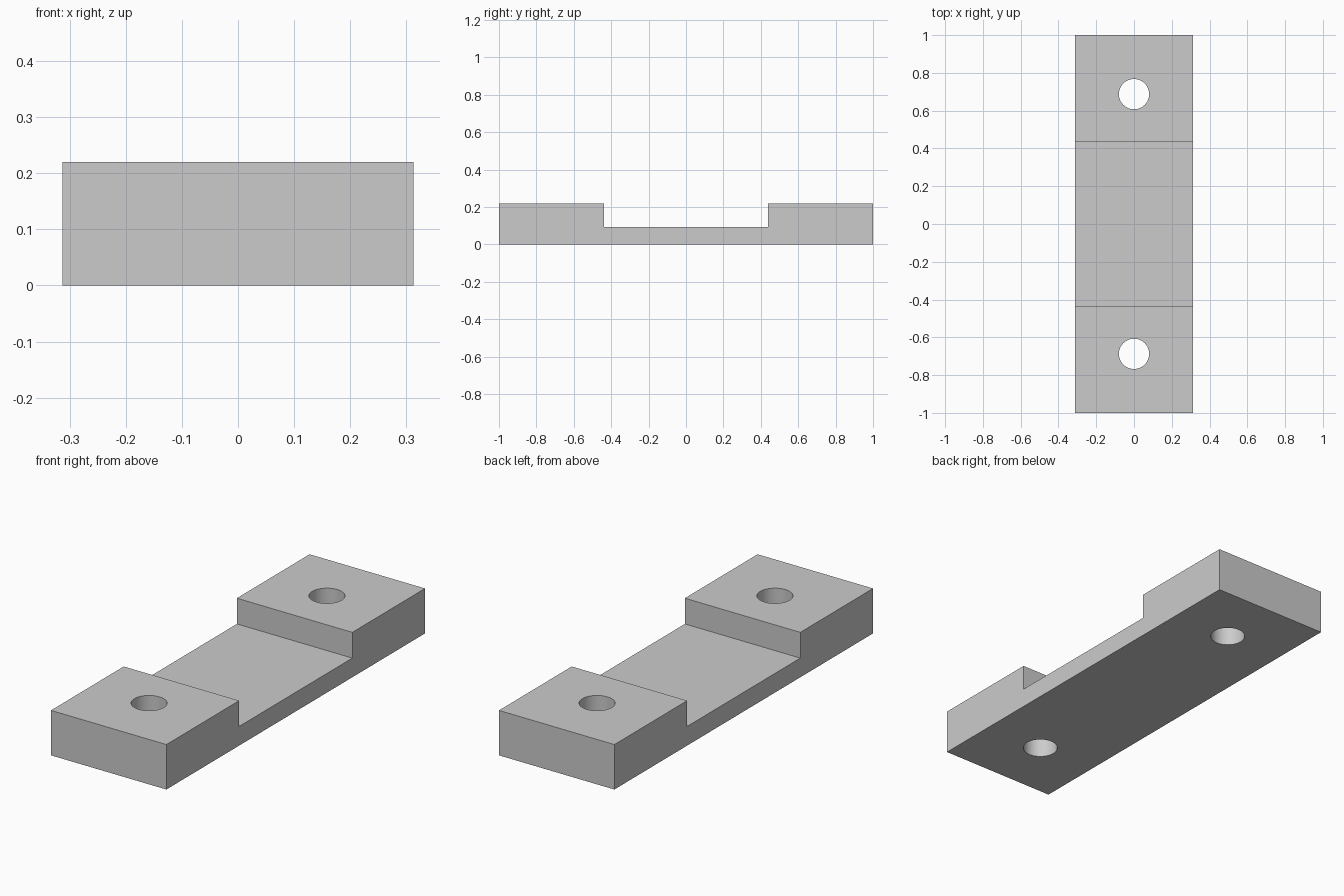
import bpy
import bmesh

HALF_WIDTH, HALF_LENGTH = 0.3125, 1.0
HEIGHT, FLOOR, STEP_Y = 0.22, 0.094, 0.4375
HOLE_Y, HOLE_RADIUS = 0.6875, 0.08

if "Cube" in bpy.data.objects:
    bpy.data.objects.remove(bpy.data.objects["Cube"], do_unlink=True)

# Plain grey material
grey = bpy.data.materials.new("light_grey")
grey.use_nodes = True
colour = (0.6, 0.6, 0.6, 1)
grey.diffuse_color = colour
grey.node_tree.nodes["Principled BSDF"].inputs["Base Color"].default_value = colour

# Stepped side profile, mirrored in y and extruded across the width
half = [(HALF_LENGTH, 0), (HALF_LENGTH, HEIGHT), (STEP_Y, HEIGHT), (STEP_Y, FLOOR)]
profile = half + [(-y, z) for y, z in reversed(half)]
bm = bmesh.new()
side = bm.faces.new([bm.verts.new((-HALF_WIDTH, y, z)) for y, z in profile])
extruded = bmesh.ops.extrude_face_region(bm, geom=[side])
moved = [v for v in extruded["geom"] if isinstance(v, bmesh.types.BMVert)]
bmesh.ops.translate(bm, verts=moved, vec=(2 * HALF_WIDTH, 0, 0))
bmesh.ops.recalc_face_normals(bm, faces=bm.faces)
mesh = bpy.data.meshes.new("mounting_block")
bm.to_mesh(mesh)
bm.free()
mesh.materials.append(grey)
block = bpy.data.objects.new("mounting_block", mesh)
bpy.context.collection.objects.link(block)

# Bolt hole through each raised end
for name, y in (("front", -HOLE_Y), ("back", HOLE_Y)):
    bpy.ops.mesh.primitive_cylinder_add(
        vertices=64, radius=HOLE_RADIUS, depth=1, location=(0, y, HEIGHT / 2))
    cutter = bpy.context.object
    cutter.name = name + "_hole_cutter"
    cutter.data.materials.append(grey)
    cut = block.modifiers.new(name + "_hole", "BOOLEAN")
    cut.operation = "DIFFERENCE"
    cut.solver = "EXACT"
    cut.object = cutter
    bpy.ops.object.select_all(action="DESELECT")
    block.select_set(True)
    bpy.context.view_layer.objects.active = block
    bpy.ops.object.modifier_apply(modifier=cut.name)
    bpy.data.objects.remove(cutter, do_unlink=True)

# Smooth hole walls, sharp block edges
bpy.ops.object.shade_smooth_by_angle()
